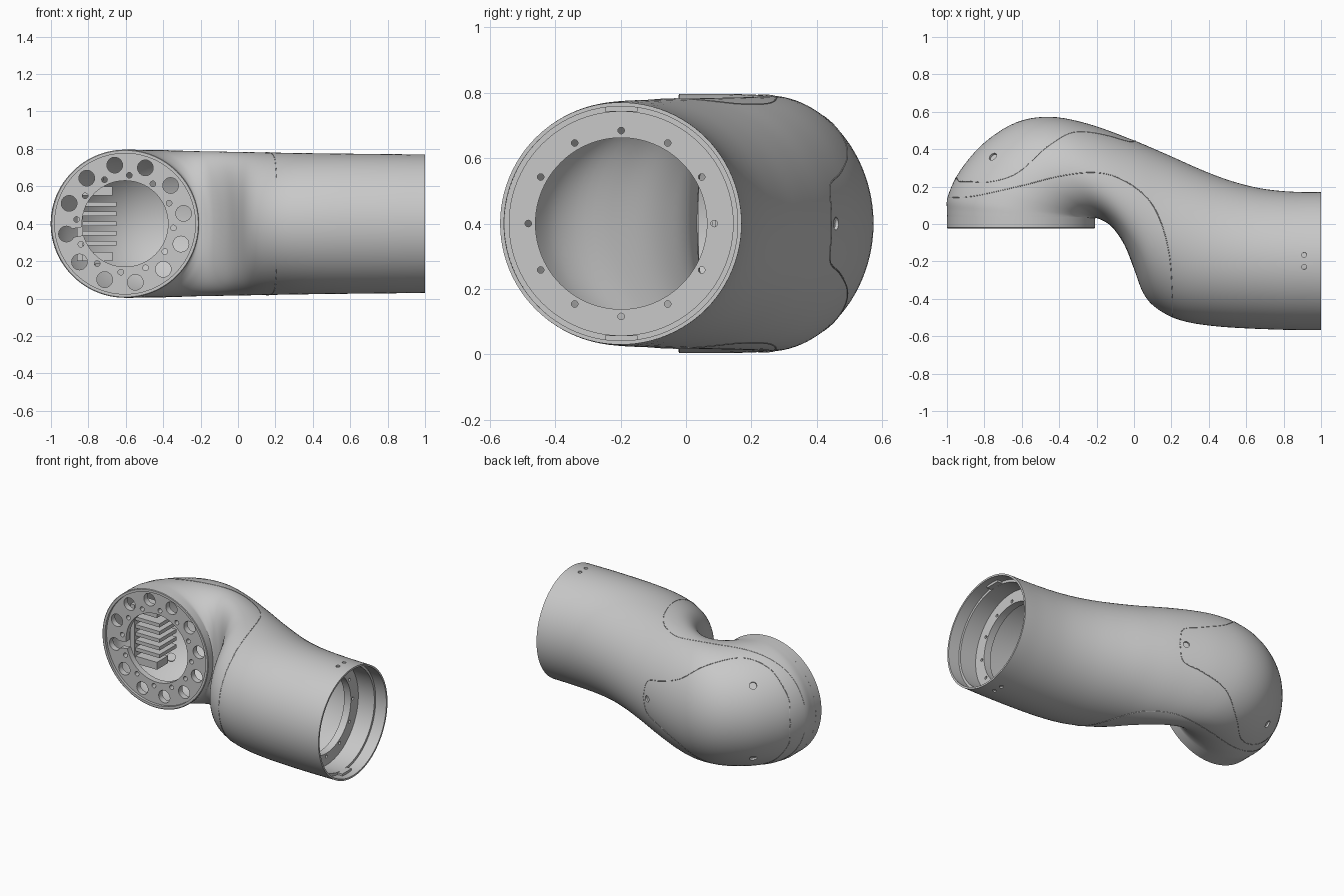
import bpy, bmesh, math
from mathutils import Vector, Matrix
from mathutils.bvhtree import BVHTree

cube = bpy.data.objects.get("Cube")
if cube:
    bpy.data.objects.remove(cube, do_unlink=True)


def material(name, value):
    m = bpy.data.materials.new(name)
    m.use_nodes = True
    col = (value, value, value, 1)
    m.diffuse_color = col
    m.node_tree.nodes["Principled BSDF"].inputs["Base Color"].default_value = col
    return m


GREY = material("cast grey", 0.58)
ZC = 0.4
SEG = 96
FLANGE = Vector((-0.604, 0, ZC))
SOCKET = Vector((0, -0.198, ZC))


def finish(name, bm):
    bmesh.ops.recalc_face_normals(bm, faces=bm.faces)
    me = bpy.data.meshes.new(name)
    bm.to_mesh(me)
    bm.free()
    me.materials.append(GREY)
    ob = bpy.data.objects.new(name, me)
    bpy.context.collection.objects.link(ob)
    return ob


def activate(ob):
    bpy.ops.object.select_all(action="DESELECT")
    ob.select_set(True)
    bpy.context.view_layer.objects.active = ob


def smooth(ob):
    activate(ob)
    bpy.ops.object.shade_smooth_by_angle(angle=math.radians(32))


def bridge(bm, rings):
    """Join a closed loop of rings with quads."""
    for a, b in zip(rings, rings[1:] + rings[:1]):
        for j in range(SEG):
            k = (j + 1) % SEG
            bm.faces.new((a[j], a[k], b[k], b[j]))


def radial(axis, angle):
    c, s = math.cos(angle), math.sin(angle)
    return Vector((0, c, s)) if axis == "X" else Vector((c, 0, s))


def turned(name, axis, centre, profile):
    """Spin a closed (radius, distance along axis) profile."""
    bm = bmesh.new()
    along = Vector((1, 0, 0)) if axis == "X" else Vector((0, 1, 0))
    bridge(bm, [[bm.verts.new(centre + along * d + radial(axis, math.tau * j / SEG) * r)
                 for j in range(SEG)] for r, d in profile])
    return finish(name, bm)


def add_rod(bm, loc, direction, r, depth):
    rot = Vector(direction).to_track_quat("Z", "Y").to_matrix().to_4x4()
    bmesh.ops.create_cone(bm, cap_ends=True, segments=24, radius1=r, radius2=r,
                          depth=depth, matrix=Matrix.Translation(loc) @ rot)


def add_box(bm, loc, size, rot=Matrix()):
    bmesh.ops.create_cube(bm, size=1, matrix=Matrix.Translation(loc) @ rot
                          @ Matrix.Diagonal((*size, 1)))


def cut(ob, bm):
    cutter = finish(ob.name + "_cutter", bm)
    cutter.hide_render = True
    mod = ob.modifiers.new("holes", "BOOLEAN")
    mod.operation, mod.solver, mod.object = "DIFFERENCE", "EXACT", cutter
    activate(ob)
    bpy.ops.object.modifier_apply(modifier=mod.name)
    bpy.data.objects.remove(cutter, do_unlink=True)


def drill(ob, axis, centre, start, radius, hole):
    """Cut a circle of twelve holes."""
    bm = bmesh.new()
    along = (1, 0, 0) if axis == "X" else (0, 1, 0)
    for k in range(12):
        a = math.radians(start + 30 * k)
        add_rod(bm, centre + radial(axis, a) * radius, along, hole, .2)
    cut(ob, bm)


def spline(pts, steps):
    """Catmull-Rom samples through the points."""
    p = [Vector(q) for q in pts]
    p = [2 * p[0] - p[1]] + p + [2 * p[-1] - p[-2]]
    out = []
    for i in range(1, len(p) - 2):
        a, b, c, d = p[i - 1:i + 3]
        for s in range(steps):
            t = s / steps
            out.append(0.5 * (2 * b + (c - a) * t + (2 * a - 5 * b + 4 * c - d) * t ** 2
                              + (3 * b - a - 3 * c + d) * t ** 3))
    return out + [p[-2]]


# Elbow shell: outer and inner bend points (x, y) of each cross-section
outer = [(-.998, .0), (-1, .07), (-.995, .15), (-.93, .285), (-.8, .435), (-.63, .543),
         (-.45, .573), (-.25, .537), (-.02, .455), (.18, .37), (.36, .29), (.52, .23),
         (.68, .19), (.84, .173), (1, .17)]
inner = [(-.21, .0), (-.21, .02), (-.208, .03), (-.195, .03), (-.17, .02), (-.13, -.005),
         (-.09, -.05), (-.045, -.125), (0, -.24), (.05, -.37), (.12, -.45), (.25, -.515),
         (.45, -.548), (.75, -.564), (1, -.568)]
pairs = list(zip(spline(outer, 5), spline(inner, 5)))


def section(bm, o, i, height, wall, lean):
    """Ellipse between two bend points, its crown leaning to the inner side."""
    mid, half = (o + i) / 2, (o - i) / 2
    half *= 1 - wall / half.length
    ring = []
    for j in range(SEG):
        c, s = math.cos(math.tau * j / SEG), math.sin(math.tau * j / SEG)
        q = mid + half * (c - lean * s * s)
        ring.append(bm.verts.new((q.x, q.y, ZC + (height - wall) * s)))
    return ring


bm = bmesh.new()
skins = []
for wall in (0, 0.012):
    rings = []
    for n, (o, i) in enumerate(pairs):
        t = n / (len(pairs) - 1)
        h = 0.396 - 0.026 * max(0, (t - 0.2) / 0.8)
        lean = 0.05 * math.sin(math.pi * min(1, t / 0.8)) ** 2
        rings.append(section(bm, o, i, h, wall, lean))
    skins.append(rings)
bridge(bm, skins[0] + skins[1][::-1])
shell = finish("elbow_shell", bm)
bm = bmesh.new()
bm.from_mesh(shell.data)
tree = BVHTree.FromBMesh(bm)
bm.free()


def seam(name, points, direction):
    """Lay a thin bead on the shell by projecting points onto it."""
    d = Vector(direction)
    hits = [tree.ray_cast(q - d * 3, d)[0] for q in points]
    hits = [h for h in hits if h]
    cu = bpy.data.curves.new(name, "CURVE")
    cu.dimensions, cu.bevel_depth, cu.bevel_resolution = "3D", 0.0022, 0
    sp = cu.splines.new("POLY")
    sp.points.add(len(hits) - 1)
    for pt, h in zip(sp.points, hits):
        pt.co = (*h, 1)
    cu.materials.append(GREY)
    ob = bpy.data.objects.new(name, cu)
    bpy.context.collection.objects.link(ob)
    activate(ob)
    bpy.ops.object.convert(target="MESH")


# Seams between the shell halves and around the rear cover
side = [(-.985, .14, 0), (-.85, .15, 0), (-.6, .205, 0), (-.4, .255, 0), (-.22, .275, 0),
        (-.08, .245, 0), (.06, .15, 0), (.14, .02, 0), (.19, -.17, 0), (.207, -.4, 0)]
seam("upper_seam", spline(side, 10), (0, 0, -1))
seam("lower_seam", spline(side, 10), (0, 0, 1))
seam("front_seam", spline([(.207, 0, .1), (.207, 0, .4), (.207, 0, .7)], 14), (0, 1, 0))
half = [(-.955, 0, 0), (-.925, 0, .16), (-.8, 0, .305), (-.62, 0, .365), (-.45, 0, .325),
        (-.3, 0, .22), (-.14, 0, .155), (-.02, 0, .11), (.01, 0, 0)]
for sign, name in ((1, "upper_cover_seam"), (-1, "lower_cover_seam")):
    seam(name, [Vector((p.x, 0, ZC + sign * p.z)) for p in spline(half, 8)], (0, -1, 0))

# Screw holes through the shell, with sunken screws behind them
holes, screws = bmesh.new(), bmesh.new()
targets = [((-.03, 3, ZC), (0, -1, 0), .02)]
for s in (-1, 1):
    targets.append(((-.755, .36, ZC + 3 * s), (0, 0, -s), .023))
    targets += [((.91, y, ZC + 3 * s), (0, 0, -s), .013) for y in (-.165, -.23)]
for start, direction, r in targets:
    loc, normal, _, _ = tree.ray_cast(Vector(start), Vector(direction))
    add_rod(holes, loc, normal, r, 0.06)
    inward = normal if normal.dot(Vector(direction)) > 0 else -normal
    add_rod(screws, loc + inward * .02, normal, r + .004, .012)
cut(shell, holes)
smooth(shell)
finish("sunken_screws", screws)

# Collar around the front joint
collar = turned("flange_collar", "Y", FLANGE,
                [(.392, -.023), (.396, -.02), (.396, .04), (.376, .04), (.376, -.023)])
smooth(collar)

# Drilled joint plate set back in the collar, with one hole slotted into the bore
plate = turned("flange_plate", "Y", FLANGE, [(.23, -.005), (.38, -.005), (.38, .035), (.23, .035)])
drill(plate, "Y", FLANGE, 10, .318, .042)
drill(plate, "Y", FLANGE, 25, .26, .015)
bm = bmesh.new()
a = math.radians(190)
add_box(bm, FLANGE + radial("Y", a) * .25, (.1, .2, .045), Matrix.Rotation(-a, 4, "Y"))
cut(plate, bm)
smooth(plate)

# Cooling comb seen through the plate bore
bm = bmesh.new()
for k in range(5):
    add_box(bm, (-.745, .18, .296 + .052 * k), (.19, .18, .024))
for z in (.225, .575):
    add_box(bm, (-.755, .15, z), (.17, .12, .05))
add_box(bm, (-.845, .15, ZC), (.03, .14, .4))
finish("cooling_comb", bm)

# Stepped liner and bolt ring inside the open end
liner = turned("socket_liner", "X", SOCKET,
               [(.362, .92), (.342, .92), (.342, .79), (.362, .79)])
smooth(liner)
ring = turned("bolt_ring", "X", SOCKET, [(.262, .75), (.262, .8), (.355, .8), (.355, .75)])
drill(ring, "X", SOCKET + Vector((.78, 0, 0)), 0, .284, .01)
smooth(ring)

# Locating keys at the top and bottom of the open end
bm = bmesh.new()
for s in (-1, 1):
    add_box(bm, SOCKET + Vector((.935, 0, s * .35)), (.04, .1, .016))
finish("locating_keys", bm)
